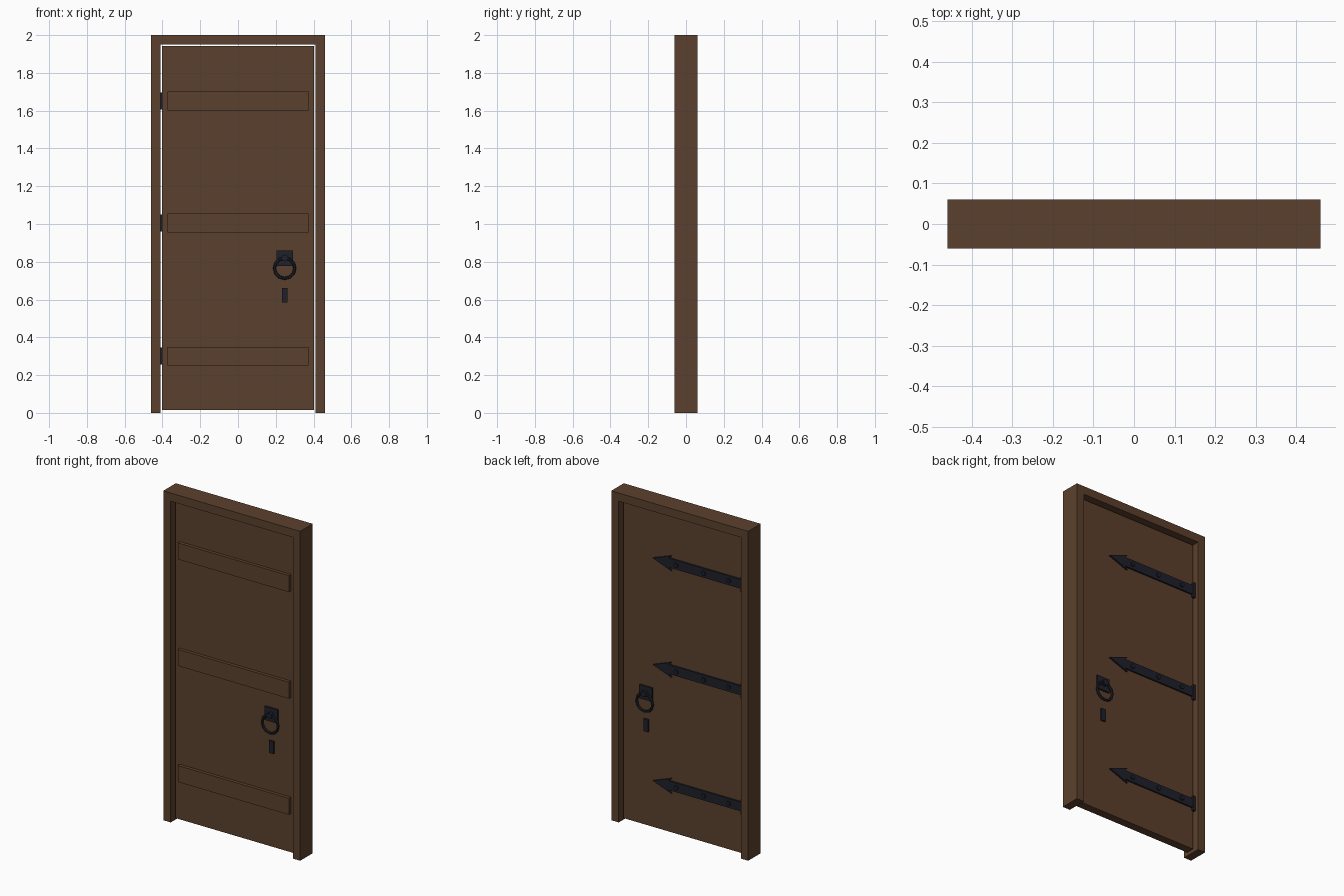
import bpy, bmesh, math
from mathutils import Matrix, Vector

cube = bpy.data.objects.get("Cube")
if cube:
    bpy.data.objects.remove(cube, do_unlink=True)


def material(name, rgb):
    m = bpy.data.materials.new(name)
    m.use_nodes = True
    m.diffuse_color = (*rgb, 1)
    bsdf = next(n for n in m.node_tree.nodes if n.type == 'BSDF_PRINCIPLED')
    bsdf.inputs["Base Color"].default_value = (*rgb, 1)
    return m


wood = material("dark_wood", (0.105, 0.051, 0.026))
iron = material("black_iron", (0.014, 0.015, 0.023))


def finish(name, bm, mat):
    bmesh.ops.recalc_face_normals(bm, faces=bm.faces)
    mesh = bpy.data.meshes.new(name)
    bm.to_mesh(mesh)
    bm.free()
    mesh.materials.append(mat)
    obj = bpy.data.objects.new(name, mesh)
    bpy.context.collection.objects.link(obj)
    return obj


def slab(name, outline, y0, y1, mat):
    """Extrude an x-z outline from y0 to y1."""
    bm = bmesh.new()
    face = bm.faces.new([bm.verts.new((x, y0, z)) for x, z in outline])
    ext = bmesh.ops.extrude_face_region(bm, geom=[face])
    verts = [v for v in ext["geom"] if isinstance(v, bmesh.types.BMVert)]
    bmesh.ops.translate(bm, verts=verts, vec=(0, y1 - y0, 0))
    return finish(name, bm, mat)


def box(name, x0, x1, y0, y1, z0, z1, mat):
    return slab(name, [(x0, z0), (x1, z0), (x1, z1), (x0, z1)], y0, y1, mat)


def cylinder(name, centre, radius, depth, sides, mat, along_y=True):
    bm = bmesh.new()
    turn = Matrix.Rotation(math.pi / 2, 4, 'X') if along_y else Matrix()
    bmesh.ops.create_cone(bm, cap_ends=True, segments=sides, radius1=radius,
                          radius2=radius, depth=depth,
                          matrix=Matrix.Translation(centre) @ turn)
    return finish(name, bm, mat)


def ring(name, centre, major, minor, mat, sides=12, section=6):
    bm = bmesh.new()
    loops = []
    for i in range(sides):
        a = math.tau * i / sides
        out = Vector((math.cos(a), 0, math.sin(a)))
        loop = []
        for j in range(section):
            b = math.tau * j / section
            p = out * (major + minor * math.cos(b))
            p.y = minor * math.sin(b)
            loop.append(bm.verts.new(Vector(centre) + p))
        loops.append(loop)
    for i in range(sides):
        p, q = loops[i], loops[(i + 1) % sides]
        for j in range(section):
            k = (j + 1) % section
            bm.faces.new((p[j], p[k], q[k], q[j]))
    return finish(name, bm, mat)


# Frame and door leaf
W, IN, TOP, FACE = 0.46, 0.41, 1.95, 0.025
slab("door_frame", [(-W, 0), (-IN, 0), (-IN, TOP), (IN, TOP),
                    (IN, 0), (W, 0), (W, 2), (-W, 2)], -0.06, 0.06, wood)
box("door_leaf", -0.402, 0.402, -FACE, FACE, 0.015, 1.942, wood)

# Front battens, with strap hinges behind them
for level, z in (("lower", 0.3), ("middle", 1.005), ("upper", 1.652)):
    box(level + "_batten", -0.373, 0.373, -0.045, -FACE, z - 0.05, z + 0.05, wood)
    half = [(-0.402, 0.028), (0.09, 0.028), (0.075, 0.046), (0.2, 0)]
    outline = [(x, z + h) for x, h in half]
    outline += [(x, z - h) for x, h in reversed(half[:-1])]
    slab(level + "_hinge_strap", outline, FACE, FACE + 0.01, iron)
    cylinder(level + "_hinge_barrel", (-0.402, FACE + 0.005, z), 0.011, 0.09, 8,
             iron, along_y=False)
    for n, x in enumerate((0.04, -0.144, -0.312)):
        cylinder(f"{level}_rivet_{n + 1}", (x, FACE + 0.012, z), 0.014, 0.012, 8, iron)

# Ring handles and keyhole plates on both faces
X = 0.247
for side, s in (("front", -1), ("back", 1)):
    y0, y1 = s * FACE, s * (FACE + 0.01)
    box(side + "_handle_plate", X - 0.043, X + 0.043, y0, y1, 0.777, 0.86, iron)
    cylinder(side + "_ring_boss", (X, s * 0.043, 0.82), 0.018, 0.025, 8, iron)
    ring(side + "_pull_ring", (X, s * 0.045, 0.766), 0.054, 0.008, iron)
    box(side + "_keyhole_plate", X - 0.015, X + 0.015, y0, y1, 0.585, 0.66, iron)
